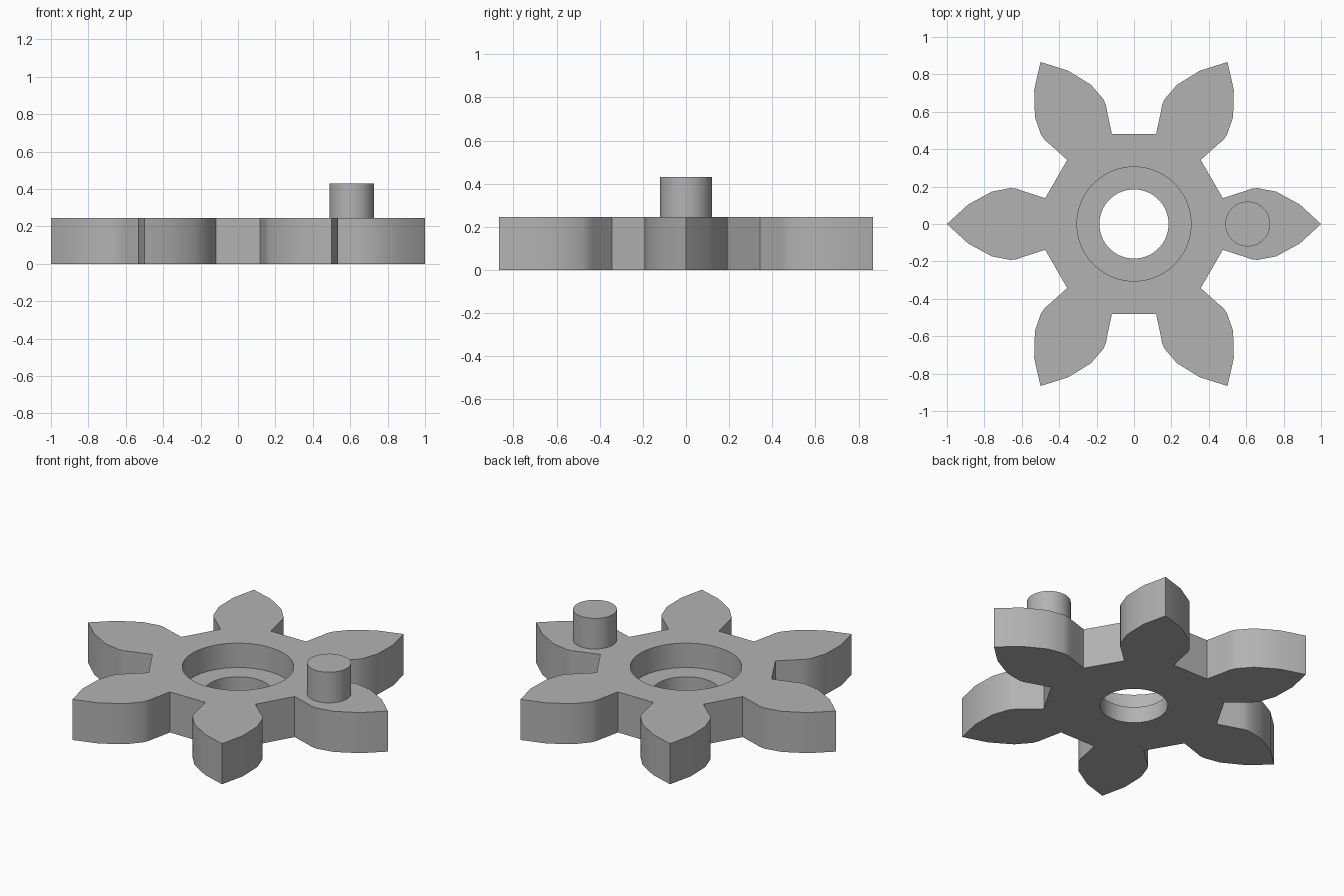
import bpy, bmesh, math
from mathutils import Matrix

if "Cube" in bpy.data.objects:
    bpy.data.objects.remove(bpy.data.objects["Cube"])

TOP, FLOOR, PIN_TOP = 0.245, 0.098, 0.43
BORE_R, HOLE_R = 0.305, 0.185

grey = bpy.data.materials.new("mid grey")
grey.diffuse_color = (0.45, 0.45, 0.45, 1)
grey.use_nodes = True
grey.node_tree.nodes["Principled BSDF"].inputs["Base Color"].default_value = grey.diffuse_color


def circle(r, n=64, cx=0.0):
    return [(cx + r * math.cos(2 * math.pi * i / n), r * math.sin(2 * math.pi * i / n)) for i in range(n)]


def ring(bm, pts, z):
    """Closed loop of edges at one height."""
    vs = [bm.verts.new((x, y, z)) for x, y in pts]
    return [bm.edges.new((vs[i], vs[(i + 1) % len(vs)])) for i in range(len(vs))]


def wall(bm, low, high):
    """Quads joining two matching loops."""
    for a, b in zip(low, high):
        bm.faces.new((a.verts[0], a.verts[1], b.verts[1], b.verts[0]))


def cap(bm, *loops):
    """Flat face between an outline and an optional inner loop."""
    bmesh.ops.triangle_fill(bm, edges=[e for l in loops for e in l], use_beauty=True)


def finish(bm, name):
    bmesh.ops.recalc_face_normals(bm, faces=bm.faces[:])
    mesh = bpy.data.meshes.new(name)
    bm.to_mesh(mesh)
    bm.free()
    mesh.materials.append(grey)
    obj = bpy.data.objects.new(name, mesh)
    bpy.context.collection.objects.link(obj)
    bpy.ops.object.select_all(action='DESELECT')
    obj.select_set(True)
    bpy.context.view_layer.objects.active = obj
    bpy.ops.object.shade_smooth_by_angle(angle=math.radians(30))
    return obj


# Outline: one leaf-shaped tooth, mirrored and repeated six times
flank = [(0.475, 0.138), (0.593, 0.176), (0.625, 0.188), (0.66, 0.192), (0.76, 0.173), (0.887, 0.104)]
tooth = [(x, -y) for x, y in flank] + [(1.0, 0.0)] + flank[::-1]
outline = []
for k in range(6):
    c, s = math.cos(k * math.pi / 3), math.sin(k * math.pi / 3)
    outline += [(x * c - y * s, x * s + y * c) for x, y in tooth]

# Toothed wheel with a stepped centre hole
bm = bmesh.new()
out_low, out_high = ring(bm, outline, 0), ring(bm, outline, TOP)
hole_low, hole_high = ring(bm, circle(HOLE_R), 0), ring(bm, circle(HOLE_R), FLOOR)
bore_low, bore_high = ring(bm, circle(BORE_R), FLOOR), ring(bm, circle(BORE_R), TOP)
wall(bm, out_low, out_high)
wall(bm, hole_low, hole_high)
wall(bm, hole_high, bore_low)
wall(bm, bore_low, bore_high)
cap(bm, out_low, hole_low)
cap(bm, out_high, bore_high)
finish(bm, "toothed_wheel")

# Upright pin on one tooth
bm = bmesh.new()
bmesh.ops.create_cone(bm, cap_ends=True, segments=48, radius1=0.12, radius2=0.12, depth=PIN_TOP - TOP,
                      matrix=Matrix.Translation((0.608, 0, (PIN_TOP + TOP) / 2)))
finish(bm, "crank_pin")
